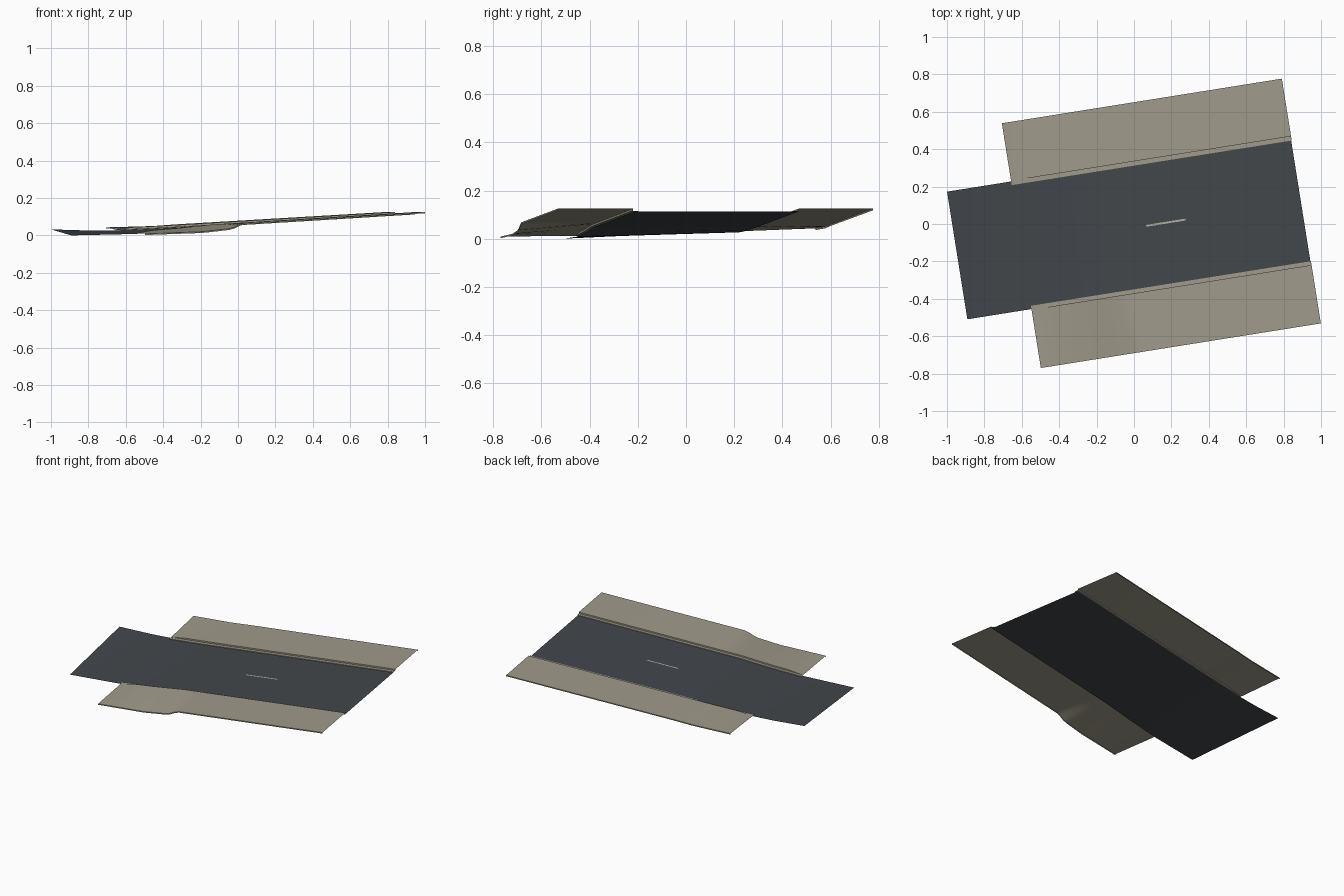
import bpy, bmesh, math

if "Cube" in bpy.data.objects:
    bpy.data.objects.remove(bpy.data.objects["Cube"])

ANG = math.radians(9.05)
CA, SA = math.cos(ANG), math.sin(ANG)


def mat(name, c):
    m = bpy.data.materials.new(name)
    m.diffuse_color = (*c, 1)
    m.use_nodes = True
    m.node_tree.nodes["Principled BSDF"].inputs["Base Color"].default_value = m.diffuse_color
    return m


ASPHALT = mat("dark asphalt", (0.054, 0.062, 0.070))
CONCRETE = mat("warm concrete", (0.35, 0.325, 0.255))
PAINT = mat("pale paint", (0.45, 0.43, 0.35))


def curve(pts, s):
    """Piecewise linear height along the road."""
    if s <= pts[0][0]:
        return pts[0][1]
    for (a, za), (b, zb) in zip(pts, pts[1:]):
        if s <= b:
            return za + (zb - za) * (s - a) / (b - a)
    return pts[-1][1]


# height profiles (distance along, height)
ROAD_NEAR = [(-.96, 0), (-.61, .008), (-.39, .025), (-.19, .046), (.9, .112)]
ROAD_FAR = [(-.96, .032), (-.75, .026), (-.61, .027), (-.4, .036), (-.22, .046), (.9, .112)]
WALK_NEAR = [(-.613, .009), (-.3, .02), (-.14, .038), (-.08, .067), (.9, .125)]
WALK_FAR = [(-.613, .043), (-.36, .050), (-.22, .060), (.9, .125)]
T0, T1 = -.363, .328


def road_z(s, t):
    f = (t - T0) / (T1 - T0)
    return curve(ROAD_NEAR, s) * (1 - f) + curve(ROAD_FAR, s) * f


def sheet(name, material, stations, section):
    """Loft a strip: section(s) gives (t, z) points; rotate into place."""
    bm = bmesh.new()
    rows = []
    for s in stations:
        rows.append([bm.verts.new((s * CA - t * SA, s * SA + t * CA, z)) for t, z in section(s)])
    for a, b in zip(rows, rows[1:]):
        for i in range(len(a) - 1):
            bm.faces.new((a[i], b[i], b[i + 1], a[i + 1]))
    bm.normal_update()
    if sum(f.normal.z * f.calc_area() for f in bm.faces) < 0:
        bmesh.ops.reverse_faces(bm, faces=bm.faces[:])
    me = bpy.data.meshes.new(name)
    bm.to_mesh(me)
    bm.free()
    me.materials.append(material)
    ob = bpy.data.objects.new(name, me)
    bpy.context.collection.objects.link(ob)
    bpy.context.view_layer.objects.active = ob
    ob.select_set(True)
    bpy.ops.object.shade_smooth_by_angle(angle=math.radians(30))
    ob.select_set(False)


def span(a, b, n):
    return [a + (b - a) * i / n for i in range(n + 1)]


# road surface
sheet("road", ASPHALT, span(-.96, .9, 60),
      lambda s: [(t, road_z(s, t)) for t in span(T0, T1, 8)])


# pavements: low gutter lip, kerb riser, sloping top, thin outer skirt
def pavement(name, lip, riser, outer, profile):
    def section(s):
        drop = min(1, max(0, (s + .613) / .1))
        zl, zr = road_z(s, lip), road_z(s, riser)
        inner = zr + .004 + .009 * drop
        zo = curve(profile, s)
        top = [(riser + (outer - riser) * k, inner + (zo - inner) * k) for k in span(0, 1, 6)]
        return ([(lip, zl), (lip, zl + .004), (riser, zr + .0039)] + top
                + [(outer, max(0, zo - .007))])
    sheet(name, CONCRETE, span(-.613, .903, 50), section)


pavement("near_pavement", -.345, -.366, -.682, WALK_NEAR)
pavement("far_pavement", .308, .331, .643, WALK_FAR)

# painted centre dash
sheet("centre_dash", PAINT, span(.063, .276, 4),
      lambda s: [(t, road_z(s, t) + .002) for t in (-.025, -.015)])
